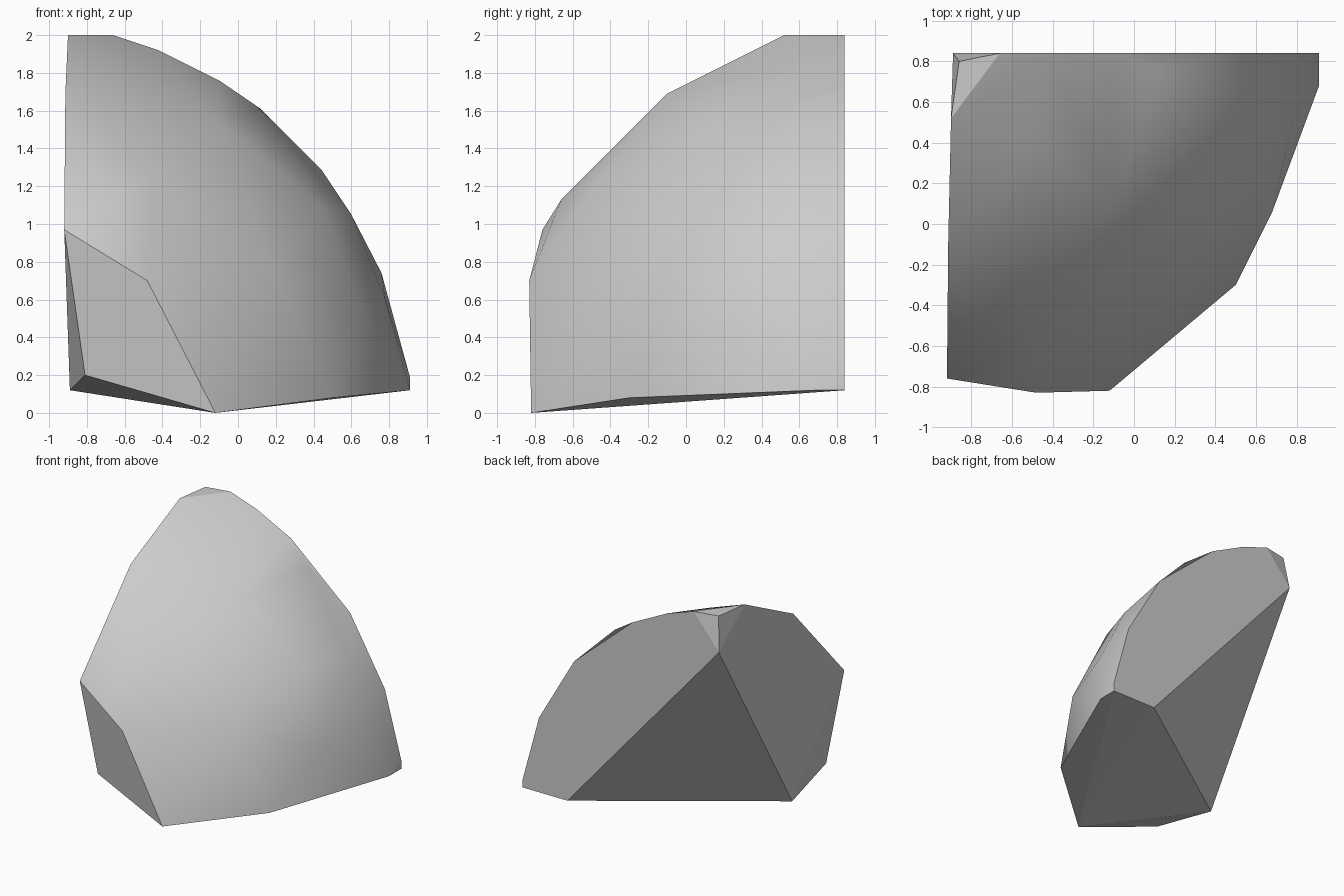
import bpy
import bmesh
from mathutils import Vector

# Remove the default object
default_cube = bpy.data.objects.get("Cube")
if default_cube:
    bpy.data.objects.remove(default_cube, do_unlink=True)


def make_material(name, colour):
    material = bpy.data.materials.new(name)
    material.use_nodes = True
    material.diffuse_color = colour
    shader = next(n for n in material.node_tree.nodes if n.type == "BSDF_PRINCIPLED")
    shader.inputs["Base Color"].default_value = colour
    return material


# The stone is a chipped wedge of a ball; this is the ball's centre
BALL_CENTRE = Vector((-0.9, 0.84, 0.1))
BACK_Y = 0.84

# Outline of the flat back wall, as (x, z)
back_outline = [
    (-0.89, 1.72), (-0.66, 2), (-0.42, 1.92), (-0.1, 1.76), (0.44, 1.29),
    (0.76, 0.74), (0.91, 0.19), (0.91, 0.12), (0.5, 0.12),
]
# Outline of the flat side wall, leaning slightly
side_outline = [
    (-0.9, 0.52, 2), (-0.914, -0.1, 1.69), (-0.92, -0.76, 0.97),
    (-0.89, -0.12, 0.12),
]
# Chipped front facet and the uneven base
front_facet = [(-0.48, -0.83, 0.7), (-0.12, -0.82, 0), (-0.81, -0.68, 0.2)]
base_rim = [(0.5, -0.3, 0.08), (0.91, 0.68, 0.12)]
# Bulging outer face and the tip
outer_face = [
    (-0.86, 0.8, 2), (0.12, 0.76, 1.61), (0.6, 0.6, 1.05), (0.68, 0.06, 0.5),
    (-0.7, -0.66, 1.13), (-0.1, 0.1, 1.54), (-0.45, -0.45, 1.25),
    (0.2, -0.4, 0.75), (0.45, 0.2, 1.08), (-0.5, 0.4, 1.82), (0.78, 0.5, 0.6),
]


def build_stone(name, points, material):
    bm = bmesh.new()
    for point in points:
        bm.verts.new(point)

    # Wrap the corner points in a closed convex skin
    hull = bmesh.ops.convex_hull(bm, input=bm.verts[:], use_existing_faces=False)
    unused = set(hull["geom_interior"]) | set(hull["geom_unused"])
    loose = [v for v in unused if isinstance(v, bmesh.types.BMVert)]
    bmesh.ops.delete(bm, geom=loose, context="VERTS")
    bmesh.ops.recalc_face_normals(bm, faces=bm.faces[:])

    # Rounded outer skin is smooth, broken walls and the tip stay flat
    for face in bm.faces:
        face.normal_update()
        outward = (face.calc_center_median() - BALL_CENTRE).normalized()
        rounded = face.normal.dot(outward) > 0.85
        level_tip = face.normal.z > 0.99
        face.smooth = rounded and not level_tip

    # Crease the rim between the rounded skin and the broken walls
    for edge in bm.edges:
        edge.smooth = len({face.smooth for face in edge.link_faces}) == 1

    mesh = bpy.data.meshes.new(name)
    bm.to_mesh(mesh)
    bm.free()
    mesh.materials.append(material)
    stone = bpy.data.objects.new(name, mesh)
    bpy.context.collection.objects.link(stone)
    return stone


back_wall = [(x, BACK_Y, z) for x, z in back_outline]
all_points = back_wall + side_outline + front_facet + base_rim + outer_face
stone_grey = make_material("stone grey", (0.6, 0.6, 0.6, 1))
build_stone("stone_chunk", all_points, stone_grey)
